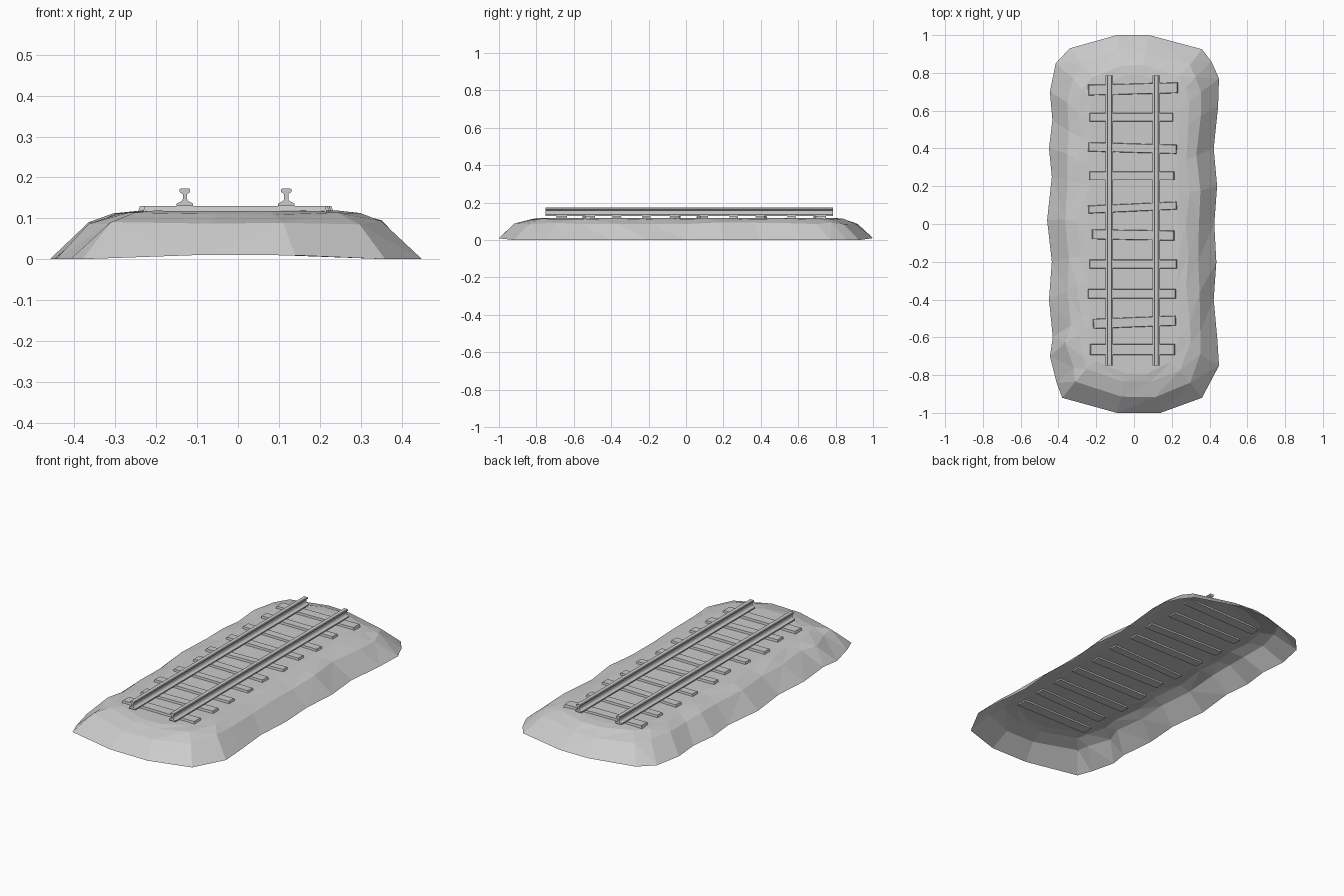
import bpy, bmesh, math, random
from mathutils import Matrix, Vector

if "Cube" in bpy.data.objects:
    bpy.data.objects.remove(bpy.data.objects["Cube"])

random.seed(4)


def finish(bm, name, fix=True):
    if fix:
        bmesh.ops.recalc_face_normals(bm, faces=bm.faces)
    mesh = bpy.data.meshes.new(name)
    bm.to_mesh(mesh)
    bm.free()
    obj = bpy.data.objects.new(name, mesh)
    bpy.context.collection.objects.link(obj)
    return obj


# ballast mound: open-bottomed shell lofted from its ground outline
outline = [(-.09, -1), (.14, -1), (.36, -.92), (.45, -.75), (.442, -.62), (.422, -.4),
           (.436, -.2), (.425, 0), (.44, .2), (.422, .4), (.445, .62), (.45, .77),
           (.41, .86), (.36, .925), (.08, 1), (-.09, 1), (-.34, .93), (-.415, .85),
           (-.445, .7), (-.432, .55), (-.45, .4), (-.435, .25), (-.46, .02), (-.435, -.2),
           (-.45, -.4), (-.43, -.6), (-.445, -.7), (-.41, -.84), (-.38, -.92)]
bm = bmesh.new()
# ring settings: x scale, y scale, height, jitter
rings = []
for sx, sy, z, jit in [(1, 1, 0, 0), (.80, .91, .090, .010),
                       (.66, .84, .112, .006), (.54, .79, .118, .002)]:
    ring = []
    for x, y in outline:
        h = z if z else .012 * max(0, 1 - abs(x) / .36) ** .5 * (abs(y) > .9)
        ring.append(bm.verts.new((x * sx + random.uniform(-jit, jit),
                                  y * sy + random.uniform(-jit, jit),
                                  h + random.uniform(-jit, jit) * .5)))
    rings.append(ring)
n = len(outline)
for low, high in zip(rings, rings[1:]):
    for i in range(n):
        j = (i + 1) % n
        bm.faces.new((low[i], low[j], high[j], high[i]))
bm.faces.new(rings[-1])
bmesh.ops.triangulate(bm, faces=bm.faces)
finish(bm, "ballast_mound", fix=False)

# sleepers: slightly skewed, tapered-top planks (centre y, left x, right x, angle, width)
sleepers = [(.715, -.245, .235, 1.5, .060), (.565, -.24, .21, 0, .05),
            (.402, -.245, .23, -1.6, .052), (.255, -.24, .217, 0, .05),
            (.087, -.245, .23, 2.6, .045), (-.058, -.225, .217, -1, .056),
            (-.212, -.24, .23, 0, .05), (-.37, -.247, .225, 0, .053),
            (-.52, -.22, .225, 2.2, .056), (-.665, -.235, .22, 0, .062)]
for k, (y, x0, x1, ang, w) in enumerate(sleepers):
    bm = bmesh.new()
    bmesh.ops.create_cube(bm, size=1)
    length = x1 - x0
    for v in bm.verts:
        top = v.co.z > 0
        v.co.x *= length - (.014 if top else 0)
        v.co.y *= w - (.008 if top else 0)
        v.co.z = .130 if top else .107
    bm.transform(Matrix.Translation(Vector(((x0 + x1) / 2, y, 0)))
                 @ Matrix.Rotation(math.radians(ang), 4, 'Z'))
    finish(bm, f"sleeper_{k + 1}")

# rails: I-shaped profile extruded along y
half = [(.020, .130), (.020, .136), (.008, .142), (.005, .147), (.005, .159),
        (.0125, .164), (.0125, .171), (.010, .173)]
profile = half + [(-x, z) for x, z in reversed(half)]
for name, cx in (("left_rail", -.130), ("right_rail", .118)):
    bm = bmesh.new()
    face = bm.faces.new([bm.verts.new((cx + x, -.75, z)) for x, z in profile])
    ext = bmesh.ops.extrude_face_region(bm, geom=[face], use_keep_orig=True)
    moved = [g for g in ext["geom"] if isinstance(g, bmesh.types.BMVert)]
    bmesh.ops.translate(bm, verts=moved, vec=(0, 1.535, 0))
    finish(bm, name)
